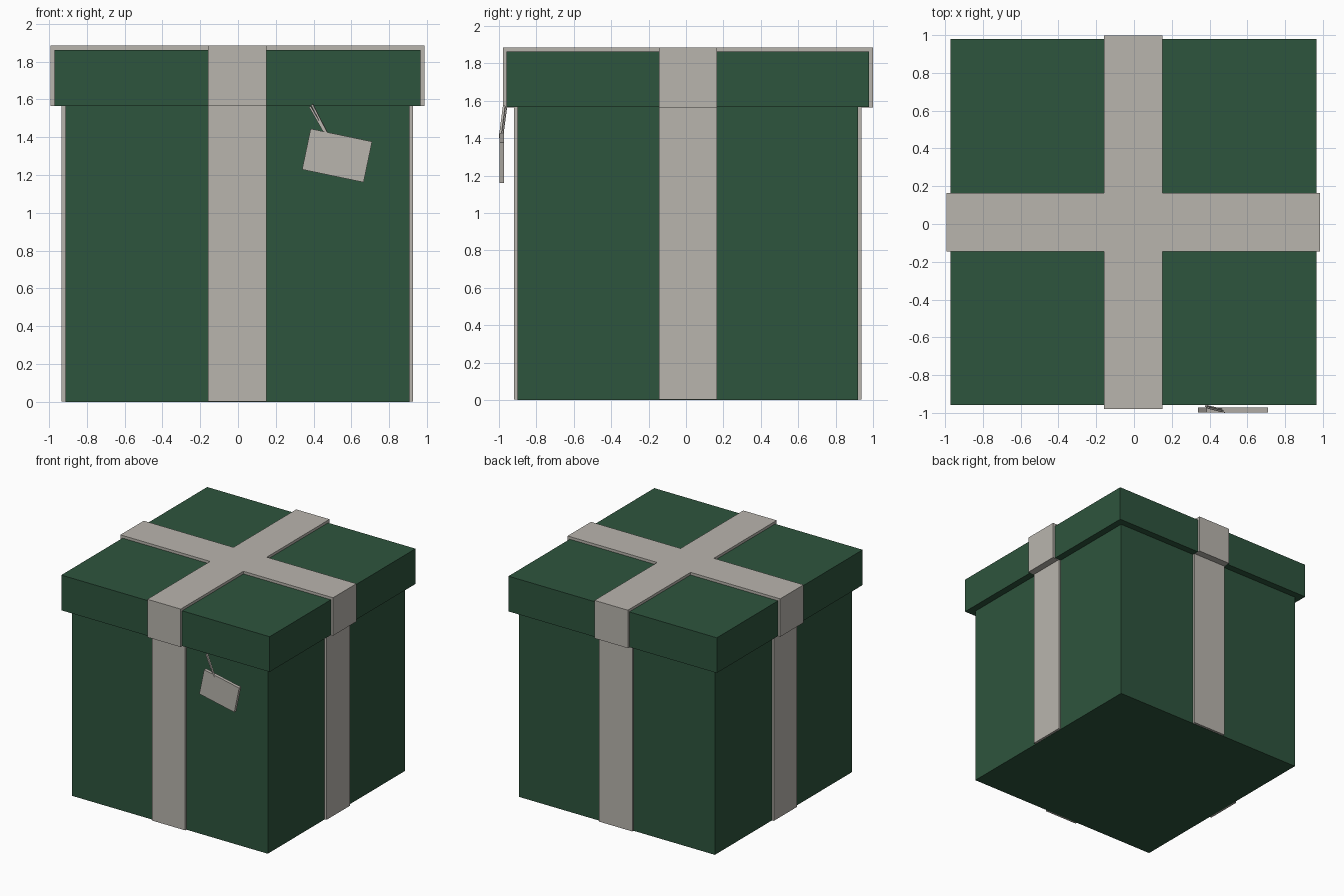
import bpy
import bmesh
from math import radians
from mathutils import Matrix, Vector

CX, CY = -0.003, 0.01      # shared centre of box and ribbons
RIBBON = 0.155             # half width of the ribbon
RIM = 1.566                # height where the lid starts

old = bpy.data.objects.get("Cube")
if old:
    bpy.data.objects.remove(old, do_unlink=True)


def material(name, rgb):
    mat = bpy.data.materials.new(name)
    mat.use_nodes = True
    mat.diffuse_color = (*rgb, 1)
    mat.node_tree.nodes["Principled BSDF"].inputs["Base Color"].default_value = (*rgb, 1)
    return mat


green = material("dark green paper", (0.027, 0.089, 0.047))
cream = material("pale grey ribbon", (0.485, 0.46, 0.42))


def add_object(name, bm, mat):
    bmesh.ops.recalc_face_normals(bm, faces=bm.faces)
    mesh = bpy.data.meshes.new(name)
    bm.to_mesh(mesh)
    bm.free()
    mesh.materials.append(mat)
    obj = bpy.data.objects.new(name, mesh)
    bpy.context.collection.objects.link(obj)
    return obj


def block(name, size, matrix, mat):
    bm = bmesh.new()
    bmesh.ops.create_cube(bm, size=1, matrix=matrix @ Matrix.Diagonal((*size, 1)))
    return add_object(name, bm, mat)


def upright(name, half, z0, z1, mat):
    centre = Matrix.Translation((CX, CY, (z0 + z1) / 2))
    return block(name, (2 * half, 2 * half, z1 - z0), centre, mat)


def cross(name, reach, z0, z1):
    # Plus-shaped outline raised into a solid, so its arms wrap the box
    bm = bmesh.new()
    arm = [(reach, -RIBBON), (reach, RIBBON), (RIBBON, RIBBON)]
    points = []
    for _ in range(4):
        points += arm
        arm = [(-y, x) for x, y in arm]
    face = bm.faces.new([bm.verts.new((CX + x, CY + y, z0)) for x, y in points])
    raised = bmesh.ops.extrude_face_region(bm, geom=[face])["geom"]
    top = [v for v in raised if isinstance(v, bmesh.types.BMVert)]
    bmesh.ops.translate(bm, verts=top, vec=(0, 0, z1 - z0))
    return add_object(name, bm, cream)


def strand(name, start, end, width, depth):
    a, b = Vector(start), Vector(end)
    turn = (b - a).to_track_quat('Z', 'Y').to_matrix().to_4x4()
    return block(name, (width, depth, (b - a).length),
                 Matrix.Translation((a + b) / 2) @ turn, cream)


# Box and lid
upright("box_body", 0.91, 0, RIM + 0.03, green)
upright("box_lid", 0.9685, RIM, 1.862, green)

# Ribbons around the box and over the lid
cross("body_ribbon", 0.929, 0.002, RIM + 0.02)
cross("lid_ribbon", 0.9885, RIM - 0.001, 1.884)

# Gift tag hanging from the lid by a doubled string
block("gift_tag", (0.332, 0.026, 0.22),
      Matrix.Translation((0.524, -0.985, 1.303)) @ Matrix.Rotation(radians(11.8), 4, 'Y'), cream)
strand("tag_string_front", (0.392, -0.972, 1.572), (0.479, -0.994, 1.403), 0.012, 0.01)
strand("tag_string_back", (0.381, -0.964, 1.562), (0.472, -0.985, 1.403), 0.012, 0.01)
